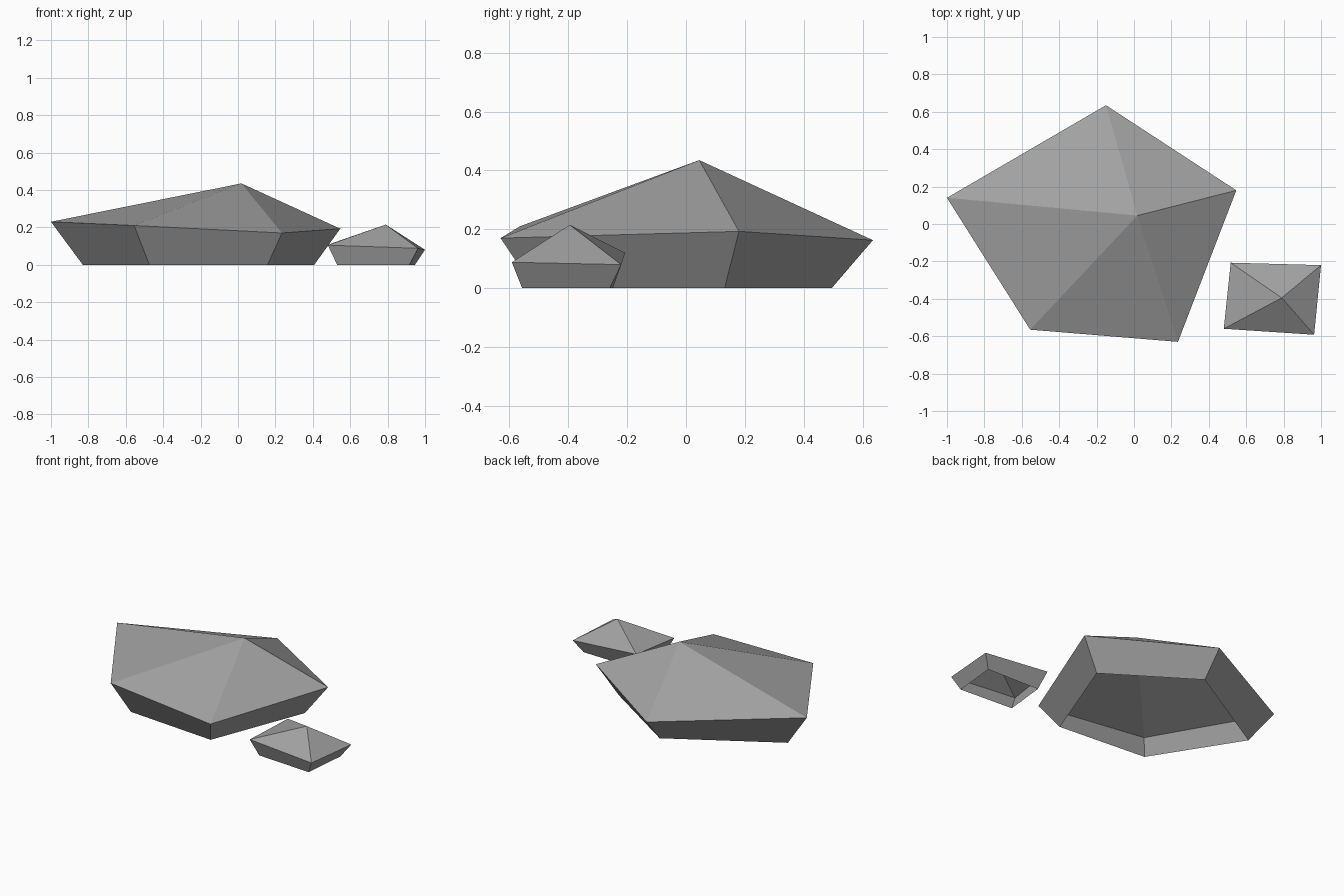
import bpy
import bmesh
from mathutils import Vector

if "Cube" in bpy.data.objects:
    bpy.data.objects.remove(bpy.data.objects["Cube"], do_unlink=True)

# Single stone colour
stone = bpy.data.materials.new("stone grey")
stone.use_nodes = True
grey = (0.36, 0.36, 0.36, 1)
stone.diffuse_color = grey
bsdf = stone.node_tree.nodes["Principled BSDF"]
bsdf.inputs["Base Color"].default_value = grey
bsdf.inputs["Roughness"].default_value = 0.9


def make_rock(name, rim, peak, centre, taper=0.8):
    """Faceted rock: a peaked cap over a rim, sides tapering to an open base."""
    bm = bmesh.new()
    c = Vector(centre)
    upper = [bm.verts.new(p) for p in rim]
    lower = []
    for p in rim:
        foot = c + (Vector(p[:2]) - c) * taper
        lower.append(bm.verts.new((foot.x, foot.y, 0)))
    top = bm.verts.new(peak)
    for i in range(len(rim)):
        j = (i + 1) % len(rim)
        bm.faces.new((upper[i], upper[j], top))
        bm.faces.new((upper[i], lower[i], lower[j], upper[j]))
    mesh = bpy.data.meshes.new(name)
    bm.to_mesh(mesh)
    bm.free()
    mesh.materials.append(stone)
    rock = bpy.data.objects.new(name, mesh)
    bpy.context.collection.objects.link(rock)
    return rock


# Large five-sided rock
make_rock("large_rock",
          [(-1, 0.14, 0.23), (-0.555, -0.565, 0.21), (0.235, -0.63, 0.17),
           (0.547, 0.18, 0.193), (-0.15, 0.635, 0.163)],
          peak=(0.018, 0.045, 0.435), centre=(-0.15, -0.065))

# Small four-sided rock
make_rock("small_rock",
          [(0.48, -0.56, 0.105), (0.963, -0.592, 0.088),
           (1, -0.22, 0.08), (0.517, -0.207, 0.12)],
          peak=(0.79, -0.395, 0.215), centre=(0.73, -0.415))
